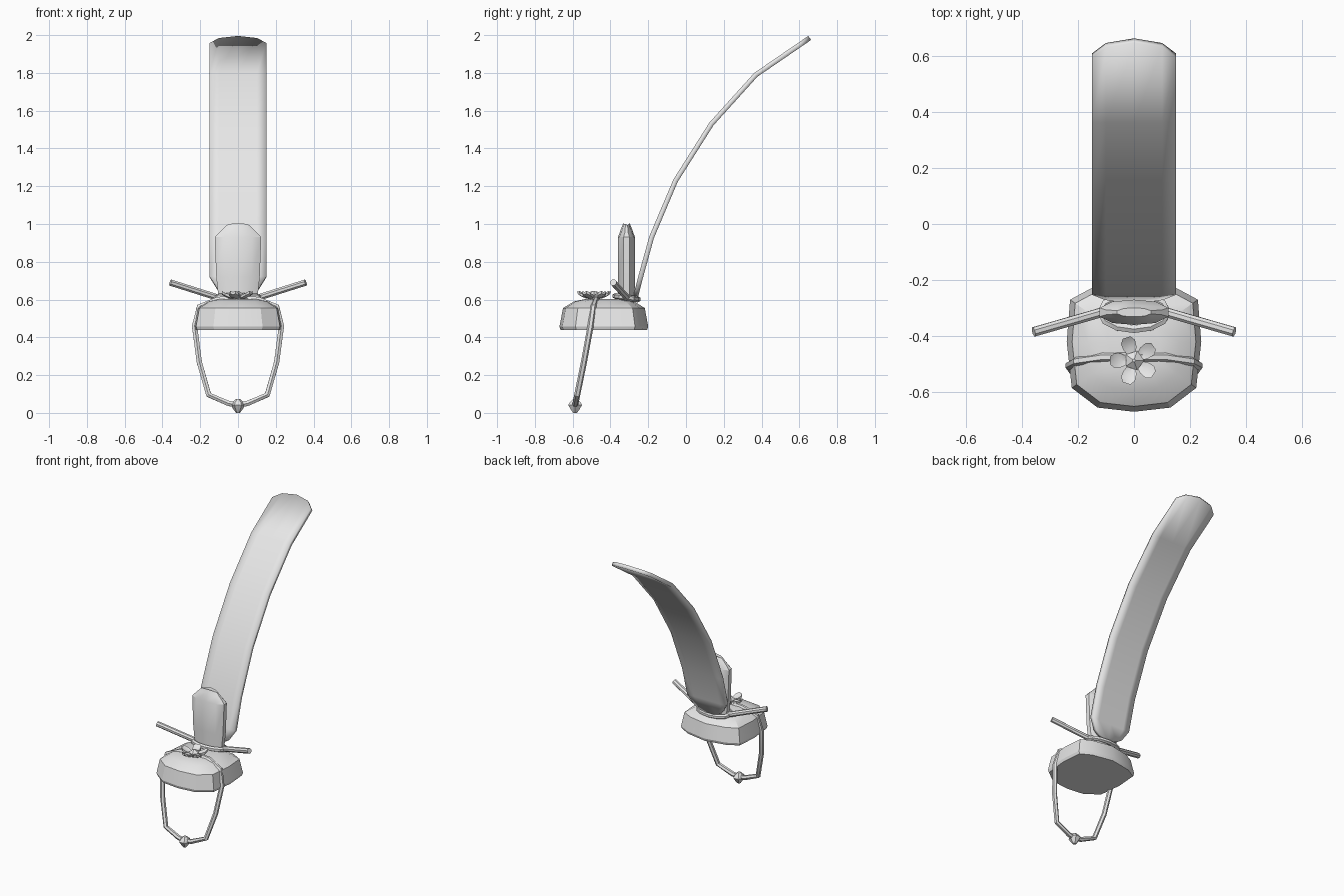
import bpy, bmesh, math
from mathutils import Vector

cube = bpy.data.objects.get("Cube")
if cube:
    bpy.data.objects.remove(cube)

grey = bpy.data.materials.new("plain grey")
grey.use_nodes = True
grey.diffuse_color = (0.8, 0.8, 0.8, 1)
grey.node_tree.nodes["Principled BSDF"].inputs["Base Color"].default_value = (0.8, 0.8, 0.8, 1)


def finish(name, bm, angle=30):
    bmesh.ops.recalc_face_normals(bm, faces=bm.faces[:])
    mesh = bpy.data.meshes.new(name)
    bm.to_mesh(mesh)
    bm.free()
    mesh.materials.append(grey)
    ob = bpy.data.objects.new(name, mesh)
    bpy.context.collection.objects.link(ob)
    bpy.ops.object.select_all(action='DESELECT')
    ob.select_set(True)
    bpy.context.view_layer.objects.active = ob
    bpy.ops.object.shade_smooth_by_angle(angle=math.radians(angle))
    return ob


def loft(name, rings, closed=False, angle=30):
    """Skin a list of point rings; cap the ends or join them."""
    bm = bmesh.new()
    rows = [[bm.verts.new(p) for p in ring] for ring in rings]
    n = len(rows[0])
    pairs = list(zip(rows, rows[1:])) + ([(rows[-1], rows[0])] if closed else [])
    for a, b in pairs:
        for i in range(n):
            j = (i + 1) % n
            bm.faces.new((a[i], a[j], b[j], b[i]))
    if not closed:
        bm.faces.new(rows[0])
        bm.faces.new(rows[-1])
    return finish(name, bm, angle)


def tube(name, points, radius, sides=6, closed=False, ref=(0, 1, 0)):
    """Sweep a regular polygon along a path."""
    pts = [Vector(p) for p in points]
    n = len(pts)
    rings = []
    for i, p in enumerate(pts):
        before = pts[i - 1] if closed or i else p
        after = pts[(i + 1) % n] if closed or i < n - 1 else p
        t = (after - before).normalized()
        u = t.cross(Vector(ref)).normalized()
        v = t.cross(u)
        rings.append([p + radius * (math.cos(a) * u + math.sin(a) * v)
                      for a in (math.tau * (k + .5) / sides for k in range(sides))])
    return loft(name, rings, closed)


def mirror_loop(half):
    """Close a half outline whose first and last points lie on x = 0."""
    return half + [(-p[0],) + tuple(p[1:]) for p in half[-2:0:-1]]


# Cap: a rounded outline, stepped inwards towards a shallow dome
outline = mirror_loop([(0, -.67), (.13, -.655), (.222, -.585), (.24, -.42),
                       (.228, -.27), (.15, -.228), (0, -.2)])
cap_rings = []
for z, s in ((.44, .975), (.458, 1), (.555, .92), (.59, .68), (.604, .4)):
    cap_rings.append([(x * s, -.43 + (y + .43) * s, z) for x, y in outline])
loft("cap", cap_rings, angle=25)

# Upright crown: flattened section, bulging upwards, wedge at the top
section = mirror_loop([(0, -1), (.62, -.85), (1, -.35), (1, .35), (.62, .85), (0, 1)])
crown_rings = []
for z, w, d, arch in ((.58, .1, .045, 0), (.72, .115, .045, 0), (.93, .123, .045, 0),
                      (.985, .1, .025, .6), (1.005, .06, .016, .2)):
    crown_rings.append([(x * w, -.315 + y * d, z - arch * .05 * x * x) for x, y in section])
loft("crown", crown_rings)

# Sloping band around the crown foot
band_path = []
for k in range(12):
    a = math.tau * k / 12
    y = math.sin(a) * .06
    band_path.append((math.cos(a) * .118, -.315 + y, .61 - y * .15))
tube("crown_band", band_path, .016, 6, True, ref=(0, 0, 1))

# Hairpin rods on both sides
for side, label in ((1, "left"), (-1, "right")):
    tube(label + "_pin", [(side * .08, -.305, .602), (side * .358, -.385, .69)], .018, 8)

# Long tail: a curved strip, rounded at the top and narrowed at the foot
path = [Vector((0, y, z)) for y, z in
        ((-.268, .61), (-.24, .72), (-.182, .93), (-.055, 1.23), (.135, 1.53), (.37, 1.79), (.655, 1.985))]
columns = (-1, -.67, 0, .67, 1)
bm = bmesh.new()
grid = []
for i, p in enumerate(path):
    row = []
    for c in columns:
        q, w = p.copy(), .15
        if i == 0:
            w = .105
            q += (path[1] - p) * .35 * c * c
        if i == len(path) - 1:
            q += (path[-2] - p).normalized() * {1: .065, .67: .02}.get(abs(c), 0)
        row.append(bm.verts.new((c * w, q.y, q.z)))
    grid.append(row)
for a, b in zip(grid, grid[1:]):
    for k in range(len(columns) - 1):
        bm.faces.new((a[k], a[k + 1], b[k + 1], b[k]))
tail = finish("tail", bm)
solid = tail.modifiers.new("thickness", 'SOLIDIFY')
solid.thickness, solid.offset = .026, 0

# Chin cord, over the cap and down to the knot
cord = mirror_loop([(0, -.475, .608), (.11, -.475, .6), (.205, -.49, .562), (.23, -.505, .46),
                    (.205, -.54, .27), (.155, -.576, .095), (.05, -.585, .05), (0, -.587, .042)])
tube("chin_cord", cord, .016, 6, True)

# Knot and little tassel under the chin
knot = []
for z, r in ((0, .012), (.02, .028), (.042, .042), (.055, .034), (.074, .012)):
    knot.append([(math.cos(k * math.tau / 6) * r * .9, -.587 + math.sin(k * math.tau / 6) * r, z)
                 for k in range(6)])
loft("knot", knot)

# Flower: five upturned petals around a pointed centre
centre = Vector((0, -.487, 0))
for k in range(5):
    a = math.pi + k * math.tau / 5
    out = Vector((math.cos(a), math.sin(a), 0))
    across = Vector((-out.y, out.x, 0))
    rings = []
    for r, w, z in ((.015, .01, .615), (.045, .024, .62), (.07, .026, .63), (.086, .014, .64)):
        p = centre + out * r
        rings.append([p + across * s * w + Vector((0, 0, z + h))
                      for s, h in ((-1, -.008), (0, -.014), (1, -.008), (1, .006), (0, 0), (-1, .006))])
    loft(f"petal_{k + 1}", rings)
heart = []
for z, r in ((.6, .03), (.625, .036), (.645, .006)):
    heart.append([centre + Vector((math.cos(k * math.tau / 5) * r, math.sin(k * math.tau / 5) * r, z))
                  for k in range(5)])
loft("flower_centre", heart)
